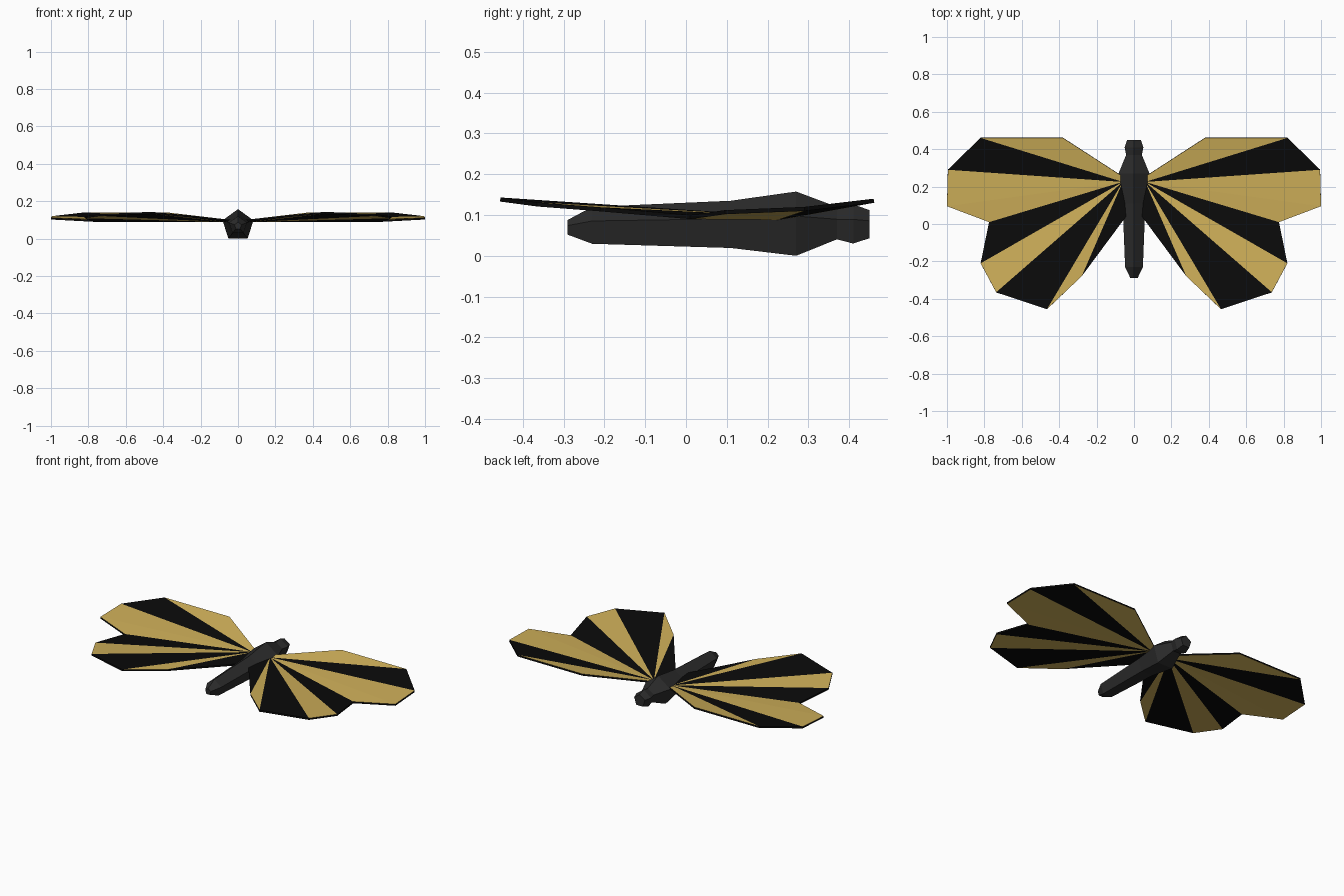
import bpy, bmesh, math

if "Cube" in bpy.data.objects:
    bpy.data.objects.remove(bpy.data.objects["Cube"])


def material(name, rgb):
    m = bpy.data.materials.new(name)
    m.diffuse_color = (*rgb, 1)
    m.use_nodes = True
    m.node_tree.nodes["Principled BSDF"].inputs["Base Color"].default_value = m.diffuse_color
    return m


def make_object(name, bm, mats):
    me = bpy.data.meshes.new(name)
    bm.to_mesh(me)
    bm.free()
    for m in mats:
        me.materials.append(m)
    ob = bpy.data.objects.new(name, me)
    bpy.context.collection.objects.link(ob)
    return ob


gold = material("gold", (0.62, 0.43, 0.10))
black = material("black", (0.003, 0.003, 0.003))
charcoal = material("charcoal", (0.025, 0.025, 0.025))


# Five-sided lofted sections along y: (y, centre z, radius)
def loft(name, stations):
    bm = bmesh.new()
    rings = []
    for y, z, r in stations:
        angles = [math.pi / 2 + i * math.tau / 5 for i in range(5)]
        rings.append([bm.verts.new((r * math.cos(a), y, z + r * math.sin(a))) for a in angles])
    for a, b in zip(rings, rings[1:]):
        for i in range(5):
            j = (i + 1) % 5
            bm.faces.new((a[i], a[j], b[j], b[i]))
    bm.faces.new(rings[0])
    bm.faces.new(rings[-1])
    bmesh.ops.recalc_face_normals(bm, faces=bm.faces)
    return make_object(name, bm, [charcoal])


# Body from tail to head
loft("body", [(-0.29, 0.068, 0.02), (-0.23, 0.07, 0.05), (0.11, 0.071, 0.064),
              (0.27, 0.0705, 0.087), (0.37, 0.076, 0.044),
              (0.41, 0.073, 0.053), (0.45, 0.074, 0.038)])

# Wing panels: fan from the root, front to back; flag 1 = black panel before the point
outline = [(0.04, 0.24, 0.10, 0), (0.38, 0.46, 0.14, 0), (0.82, 0.46, 0.14, 0),
           (0.995, 0.29, 0.12, 1), (1.0, 0.095, 0.112, 0), (0.775, 0.01, 0.10, 0),
           (0.82, -0.21, 0.119, 1), (0.737, -0.365, 0.131, 0),
           (0.465, -0.455, 0.143, 1), (0.28, -0.28, 0.126, 0), (0.035, 0.05, 0.10, 1)]
bm = bmesh.new()
root = bm.verts.new((0.06, 0.225, 0.098))
rim = [bm.verts.new(p[:3]) for p in outline]
for i in range(len(rim) - 1):
    f = bm.faces.new((root, rim[i + 1], rim[i]))
    f.material_index = outline[i + 1][3]
wings = make_object("wings", bm, [gold, black])

# Thin shell with black edge, mirrored to the other side
s = wings.modifiers.new("thickness", 'SOLIDIFY')
s.thickness = 0.01
s.offset = -1
s.material_offset_rim = 1
m = wings.modifiers.new("mirror", 'MIRROR')
m.use_clip = False
